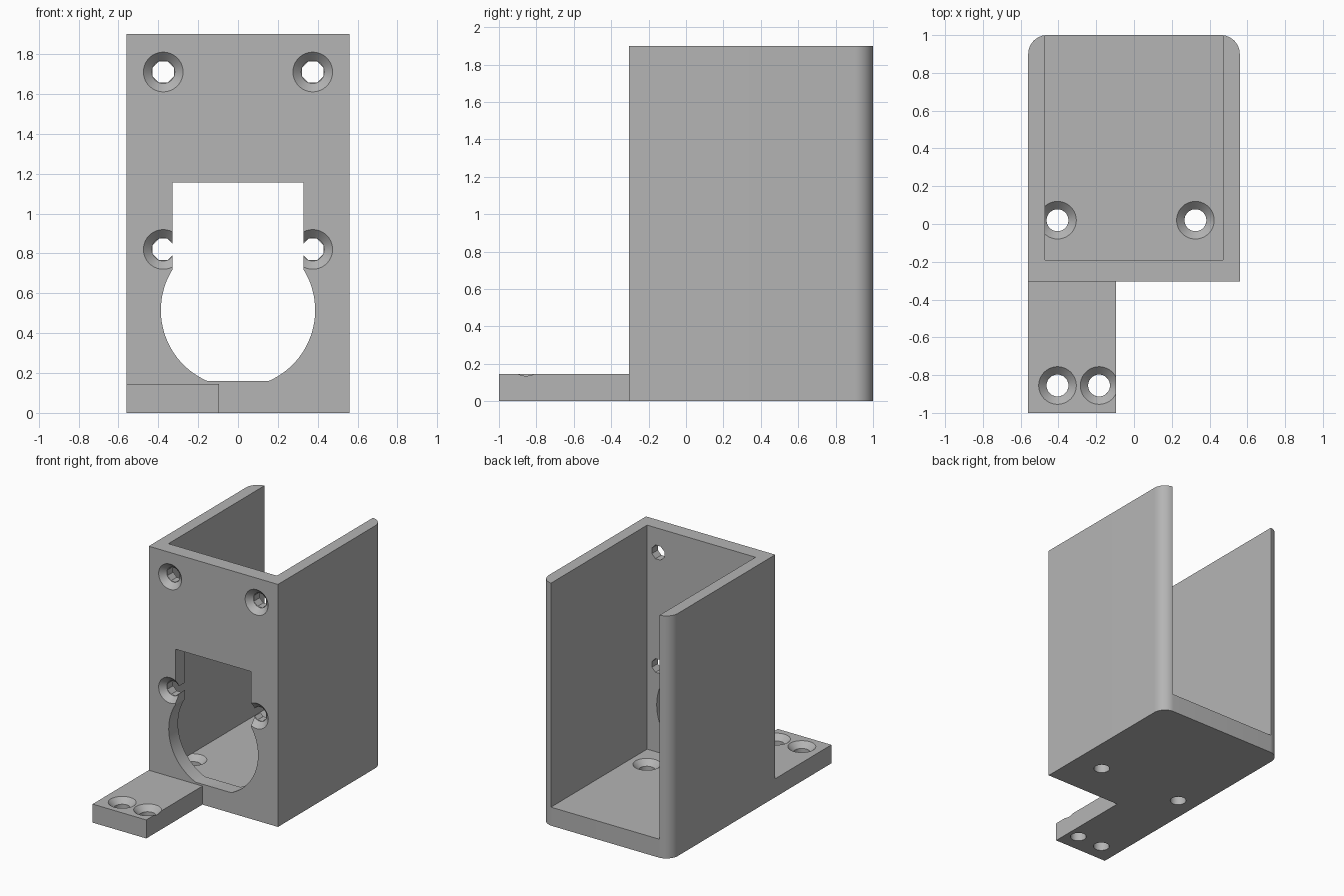
import bpy, bmesh
from math import sin, cos, pi, radians, asin
from mathutils import Matrix

if "Cube" in bpy.data.objects:
    bpy.data.objects.remove(bpy.data.objects["Cube"], do_unlink=True)

grey = bpy.data.materials.new("plain grey")
grey.use_nodes = True
colour = (0.46, 0.46, 0.46, 1)
grey.diffuse_color = colour
grey.node_tree.nodes["Principled BSDF"].inputs["Base Color"].default_value = colour

W, FRONT, BACK, TOP, FLOOR = 0.56, -0.305, 1.0, 1.9, 0.145


def to_object(name, bm):
    bmesh.ops.recalc_face_normals(bm, faces=bm.faces)
    mesh = bpy.data.meshes.new(name)
    bm.to_mesh(mesh)
    bm.free()
    mesh.materials.append(grey)
    ob = bpy.data.objects.new(name, mesh)
    bpy.context.collection.objects.link(ob)
    return ob


def prism(name, outline, offset):
    """Extrude a closed 3D outline along an offset."""
    bm = bmesh.new()
    face = bm.faces.new([bm.verts.new(p) for p in outline])
    ext = bmesh.ops.extrude_face_region(bm, geom=[face])
    moved = [g for g in ext["geom"] if isinstance(g, bmesh.types.BMVert)]
    bmesh.ops.translate(bm, verts=moved, vec=offset)
    return to_object(name, bm)


def box(name, x0, x1, y0, y1, z0, z1):
    return prism(name, [(x0, y0, z0), (x1, y0, z0), (x1, y1, z0), (x0, y1, z0)], (0, 0, z1 - z0))


def cone(name, r_low, r_high, low, high, sides, place):
    bm = bmesh.new()
    spin = Matrix.Rotation(pi / sides, 4, "Z")
    bmesh.ops.create_cone(bm, cap_ends=True, segments=sides, radius1=r_low, radius2=r_high,
                          depth=high - low,
                          matrix=place @ Matrix.Translation((0, 0, (low + high) / 2)) @ spin)
    return to_object(name, bm)


def combine(target, tool, operation):
    mod = target.modifiers.new(operation, "BOOLEAN")
    mod.operation, mod.solver, mod.object = operation, "EXACT", tool
    bpy.context.view_layer.objects.active = target
    bpy.ops.object.modifier_apply(modifier=mod.name)
    bpy.data.objects.remove(tool, do_unlink=True)


def countersunk_hole(target, place, shaft_sides):
    # local +z points out of the surface
    combine(target, cone("hole_shaft", 0.058, 0.058, -0.17, -0.02, shaft_sides, place), "DIFFERENCE")
    combine(target, cone("hole_sink", 0.058, 0.1, -0.042, 0.0005, 48, place), "DIFFERENCE")


# Housing block with rounded back corners
R = 0.1
corner = [(W - R + R * cos(a), BACK - R + R * sin(a)) for a in (i * pi / 24 for i in range(13))]
plan = [(-W, FRONT), (W, FRONT)] + corner + [(-x, y) for x, y in reversed(corner)]
housing = prism("housing", [(x, y, 0) for x, y in plan], (0, 0, TOP))

# Cavity, open at the top and back
combine(housing, box("cavity", -0.47, 0.47, -0.19, 1.2, FLOOR, 2.1), "DIFFERENCE")

# Mounting tab at the front
combine(housing, box("tab", -W, -0.095, -1, FRONT + 0.05, 0, FLOOR), "UNION")

# Keyhole opening in the front wall: round below, square above
half, cz, r, flat, head = 0.328, 0.515, 0.387, 0.16, 1.155
start, end = asin((flat - cz) / r), pi / 2 - asin(half / r)
arc = [start + (end - start) * i / 24 for i in range(25)]
side = [(r * cos(a), cz + r * sin(a)) for a in arc] + [(half, head)]
keyhole = side + [(-x, z) for x, z in reversed(side)]
combine(housing, prism("opening", [(x, FRONT - 0.1, z) for x, z in keyhole], (0, 0.3, 0)), "DIFFERENCE")

# Screw holes in the front wall
facing_front = Matrix.Rotation(pi / 2, 4, "X")
for x in (-0.375, 0.375):
    for z in (0.82, 1.71):
        countersunk_hole(housing, Matrix.Translation((x, FRONT, z)) @ facing_front, 8)

# Screw holes in the floor and the tab
for x, y in ((-0.405, 0.02), (0.325, 0.02), (-0.405, -0.855), (-0.185, -0.855)):
    countersunk_hole(housing, Matrix.Translation((x, y, FLOOR)), 32)

bpy.ops.object.select_all(action="DESELECT")
housing.select_set(True)
bpy.context.view_layer.objects.active = housing
bpy.ops.object.shade_smooth_by_angle(angle=radians(30))
